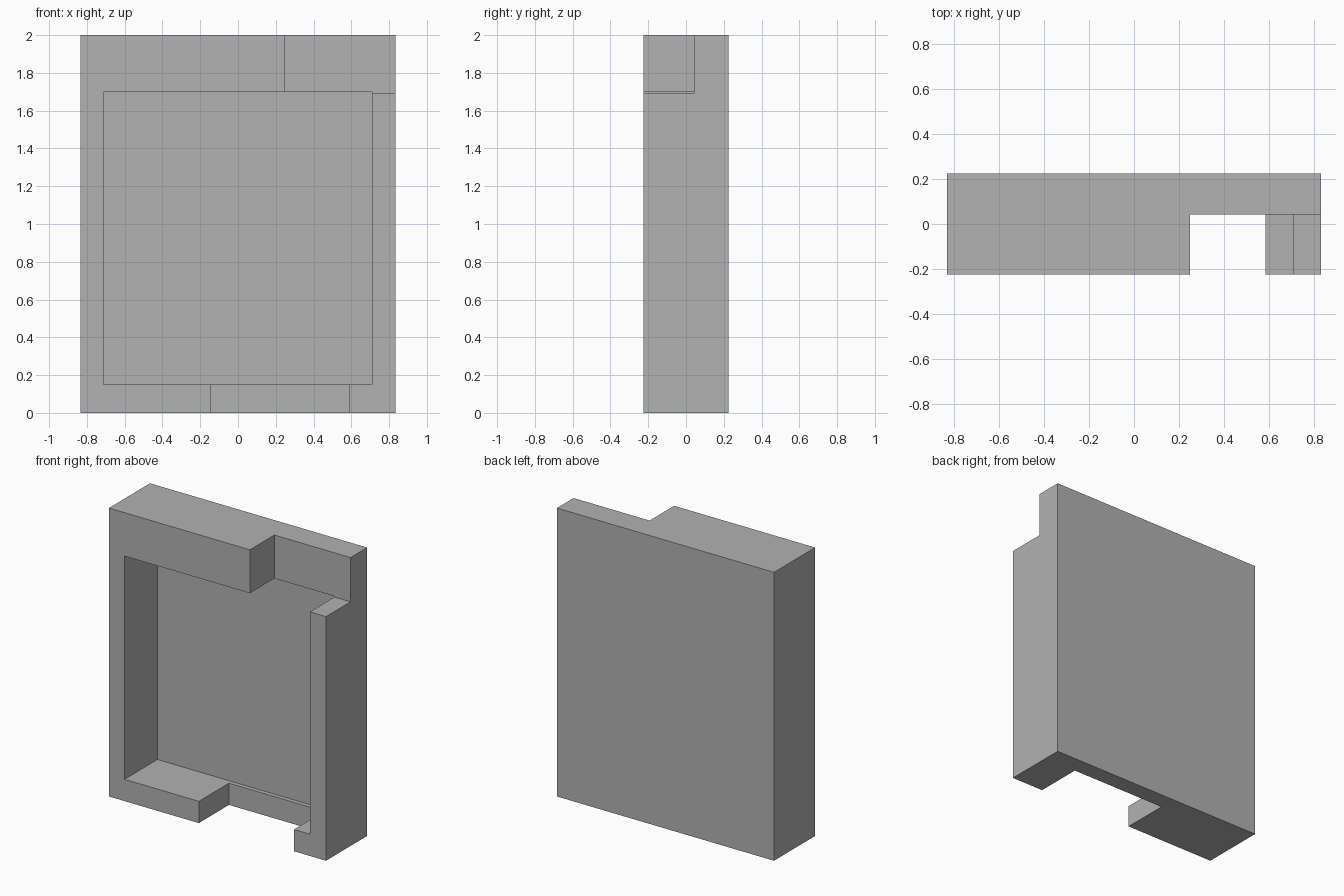
import bpy
from mathutils import Vector

cube = bpy.data.objects.get("Cube")
if cube:
    bpy.data.objects.remove(cube, do_unlink=True)

grey = bpy.data.materials.new("plain_grey")
grey.use_nodes = True
colour = (0.445, 0.445, 0.445, 1)
grey.diffuse_color = colour
grey.node_tree.nodes["Principled BSDF"].inputs["Base Color"].default_value = colour


def box(name, low, high):
    """Axis-aligned box between two corners."""
    low, high = Vector(low), Vector(high)
    bpy.ops.mesh.primitive_cube_add(size=1, location=(low + high) / 2)
    obj = bpy.context.object
    obj.name = name
    obj.scale = high - low
    bpy.ops.object.transform_apply(location=True, rotation=False, scale=True)
    obj.data.materials.append(grey)
    return obj


def cut(target, name, low, high):
    """Subtract a box from the target."""
    cutter = box(name, low, high)
    cutter.hide_render = True
    mod = target.modifiers.new(name, 'BOOLEAN')
    mod.operation = 'DIFFERENCE'
    mod.solver = 'EXACT'
    mod.object = cutter
    bpy.context.view_layer.objects.active = target
    bpy.ops.object.modifier_apply(modifier=mod.name)
    bpy.data.objects.remove(cutter, do_unlink=True)


W, D, H = 0.833, 0.225, 2.0   # half width, half depth, height
OUT = 0.1                     # cutter overshoot

# Solid slab that becomes the open tray
tray = box("recessed_frame_panel", (-W, -D, 0), (W, D, H))

# Recess behind the frame
cut(tray, "recess", (-0.713, -D - OUT, 0.151), (0.71, 0.135, 1.699))
# Notch through the top rail, running out past the corner
cut(tray, "top_notch", (0.249, -D - OUT, 1.693), (W + OUT, 0.043, H + OUT))
# Deeper notch through the bottom rail
cut(tray, "bottom_notch", (-0.143, -D - OUT, -OUT), (0.587, 0.105, 0.2))
